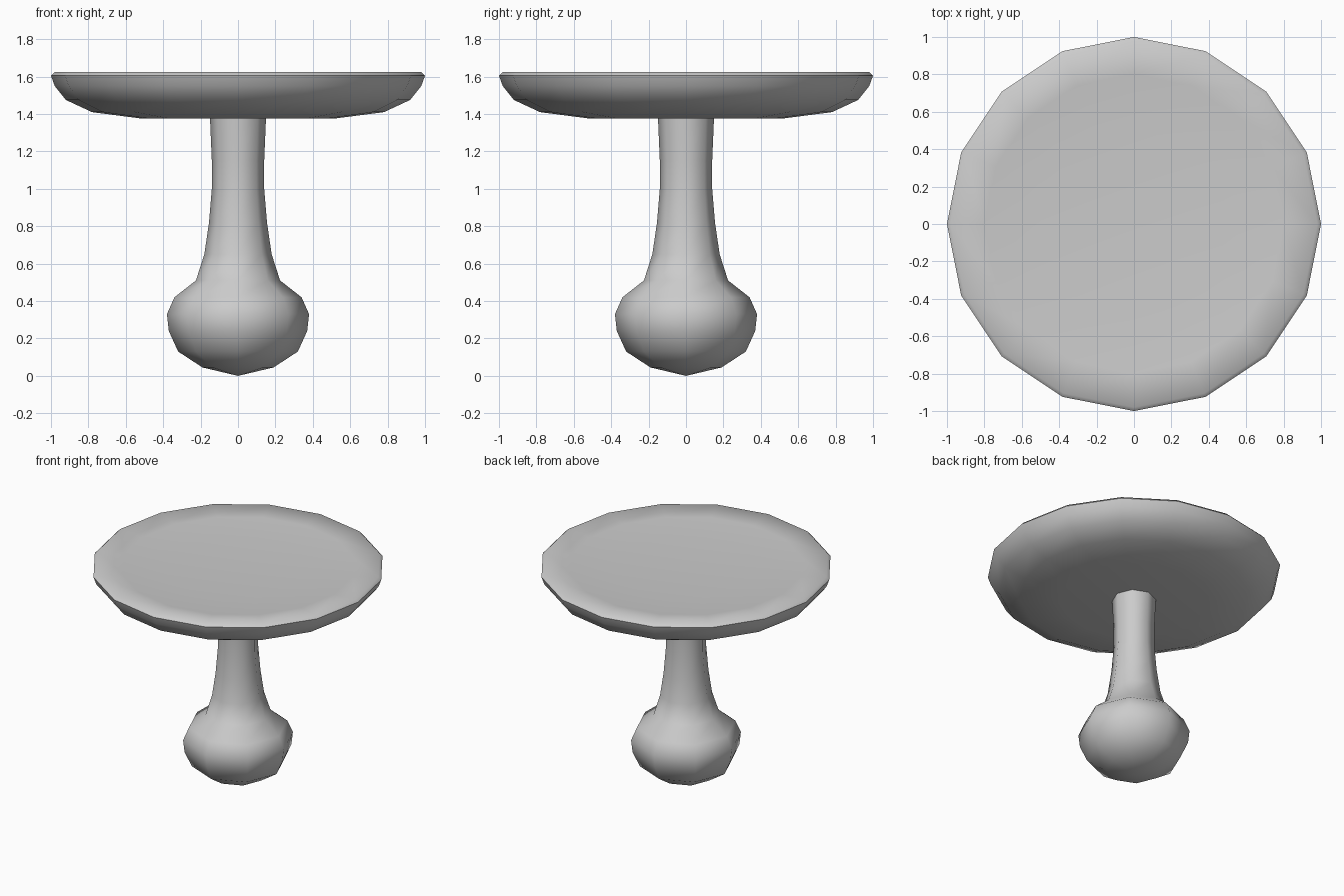
import bpy, bmesh, math

if "Cube" in bpy.data.objects:
    bpy.data.objects.remove(bpy.data.objects["Cube"])


def lathe(name, profile, sides, angle):
    """Revolve (radius, z) points around z; radius 0 becomes a pole."""
    bm = bmesh.new()
    rings = []
    for r, z in profile:
        if r == 0:
            rings.append([bm.verts.new((0, 0, z))] * sides)
        else:
            rings.append([bm.verts.new((r * math.cos(2 * math.pi * i / sides),
                                        r * math.sin(2 * math.pi * i / sides), z))
                          for i in range(sides)])
    for a, b in zip(rings, rings[1:]):
        for i in range(sides):
            j = (i + 1) % sides
            bm.faces.new(dict.fromkeys((a[i], a[j], b[j], b[i])))
    bmesh.ops.recalc_face_normals(bm, faces=bm.faces)
    mesh = bpy.data.meshes.new(name)
    bm.to_mesh(mesh)
    bm.free()
    obj = bpy.data.objects.new(name, mesh)
    bpy.context.collection.objects.link(obj)
    bpy.ops.object.select_all(action='DESELECT')
    obj.select_set(True)
    bpy.context.view_layer.objects.active = obj
    bpy.ops.object.shade_smooth_by_angle(angle=math.radians(angle))
    return obj


# Stem with a bulbous base, eight sided
lathe("stem_and_bulb", [
    (0, 0.0), (0.19, 0.045), (0.32, 0.13), (0.37, 0.24), (0.38, 0.33),
    (0.34, 0.42), (0.225, 0.51), (0.18, 0.65), (0.155, 0.82), (0.14, 1.0),
    (0.14, 1.15), (0.15, 1.385), (0, 1.385)], 8, 60)

# Wide shallow disc, sixteen sided, with a slightly dished top
lathe("disc_top", [
    (0, 1.375), (0.51, 1.375), (0.78, 1.41), (0.92, 1.475), (0.98, 1.55),
    (1.0, 1.605), (0.98, 1.625), (0.80, 1.61), (0.50, 1.595), (0, 1.59)], 16, 60)
